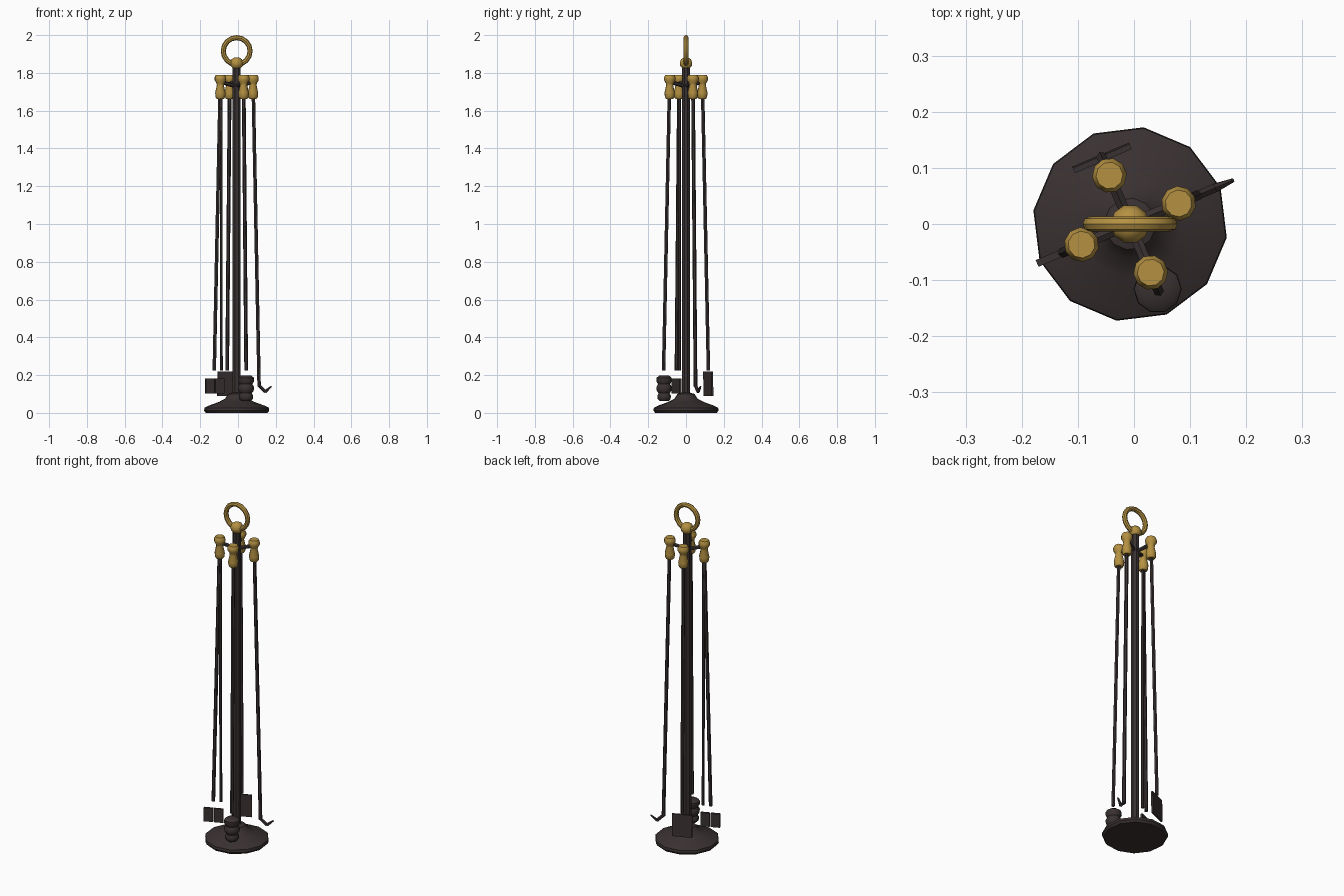
import bpy, math
from mathutils import Vector, Matrix

old = bpy.data.objects.get("Cube")
if old:
    bpy.data.objects.remove(old, do_unlink=True)

CX = -0.007  # axis of the stand


def material(name, rgb):
    m = bpy.data.materials.new(name)
    m.use_nodes = True
    m.diffuse_color = (*rgb, 1)
    m.node_tree.nodes["Principled BSDF"].inputs["Base Color"].default_value = (*rgb, 1)
    return m


IRON = material("dark_iron", (0.042, 0.031, 0.031))
BRASS = material("brass", (0.46, 0.285, 0.055))


def finish(ob, name, mat, smooth=40):
    ob.name = name
    ob.data.materials.append(mat)
    bpy.ops.object.select_all(action='DESELECT')
    ob.select_set(True)
    bpy.context.view_layer.objects.active = ob
    bpy.ops.object.shade_smooth_by_angle(angle=math.radians(smooth))
    return ob


def lathe(name, profile, centre, sides, mat, turn=0, smooth=40):
    """Closed turned shape from (radius, height) points."""
    verts, faces = [], []
    for r, z in profile:
        for k in range(sides):
            a = math.radians(turn) + math.tau * k / sides
            verts.append((centre.x + r * math.cos(a), centre.y + r * math.sin(a), z))
    for i in range(len(profile) - 1):
        for k in range(sides):
            j = (k + 1) % sides
            a, b = i * sides, (i + 1) * sides
            faces.append((a + k, a + j, b + j, b + k))
    faces.append(tuple(reversed(range(sides))))
    faces.append(tuple(range(len(verts) - sides, len(verts))))
    me = bpy.data.meshes.new(name)
    me.from_pydata(verts, [], faces)
    ob = bpy.data.objects.new(name, me)
    bpy.context.collection.objects.link(ob)
    return finish(ob, name, mat, smooth)


def rod(name, a, b, radius, sides=6, tip=None):
    d = b - a
    bpy.ops.mesh.primitive_cone_add(vertices=sides, radius1=radius,
                                    radius2=radius if tip is None else tip,
                                    depth=d.length, location=(a + b) / 2,
                                    rotation=d.to_track_quat('Z', 'Y').to_euler())
    return finish(bpy.context.object, name, IRON)


def plate(name, centre, size, turn, lean=0):
    bpy.ops.mesh.primitive_cube_add(size=1)
    ob = bpy.context.object
    ob.data.transform(Matrix.Translation(centre) @ Matrix.Rotation(math.radians(turn), 4, 'Z')
                      @ Matrix.Rotation(lean, 4, 'Y') @ Matrix.Diagonal((*size, 1)))
    return finish(ob, name, IRON, 20)


def polar(deg, r, z):
    a = math.radians(deg)
    return Vector((CX + r * math.cos(a), r * math.sin(a), z))


axis = Vector((CX, 0, 0))

# Stand: foot, pole, knob and carrying ring
lathe("foot", [(0.165, 0), (0.174, 0.012), (0.172, 0.027), (0.15, 0.038), (0.095, 0.058),
               (0.062, 0.075), (0.046, 0.1), (0.02, 0.108)], axis, 12, IRON, turn=-8)
lathe("pole", [(0.023, 0.09), (0.023, 1.835)], axis, 8, IRON, turn=22.5)
lathe("knob", [(0.018, 1.822), (0.032, 1.836), (0.035, 1.853), (0.028, 1.872), (0.012, 1.882)],
      axis, 10, BRASS)
bpy.ops.mesh.primitive_torus_add(major_segments=16, minor_segments=8, major_radius=0.071,
                                 minor_radius=0.0135, location=(CX, 0, 1.9155),
                                 rotation=(math.pi / 2, 0, 0))
finish(bpy.context.object, "carrying_ring", BRASS)

# Four tools hang at right angles to one another
TOOLS = {"poker": 23, "shovel": 113, "tongs": 203, "brush": 293}
GRIP = [(0.02, 1.663), (0.026, 1.672), (0.028, 1.695), (0.019, 1.735), (0.021, 1.745),
        (0.031, 1.762), (0.031, 1.776), (0.024, 1.79)]
for tool, deg in TOOLS.items():
    rod("arm_" + tool, polar(deg, 0, 1.728), polar(deg, 0.09, 1.752), 0.011)
    lathe("handle_" + tool, GRIP, polar(deg, 0.094, 0), 10, BRASS, turn=deg)
    bottom = 0.14 if tool == "poker" else 0.225
    rod("rod_" + tool, polar(deg, 0.096, 1.68), polar(deg, 0.129, bottom), 0.01)

# Poker hook
deg = TOOLS["poker"]
bend = polar(deg, 0.164, 0.112)
rod("poker_bend", polar(deg, 0.127, 0.147), bend, 0.009)
rod("poker_tip", bend, polar(deg, 0.199, 0.14), 0.009, tip=0.004)

# Shovel blade
deg = TOOLS["shovel"]
plate("shovel_blade", polar(deg, 0.128, 0.155), (0.01, 0.11, 0.13), deg, -0.02)

# Tongs: second leg and two gripping pads
deg = TOOLS["tongs"]
rod("rod_tongs_inner", polar(deg, 0.09, 1.68), polar(deg, 0.088, 0.225), 0.008)
for side, r in (("outer", 0.155), ("inner", 0.099)):
    plate("tongs_pad_" + side, polar(deg, r, 0.143), (0.05, 0.013, 0.08), deg)

# Brush head
lathe("brush_head", [(0.024, 0.062), (0.036, 0.073), (0.038, 0.09), (0.031, 0.104),
                     (0.041, 0.118), (0.042, 0.138), (0.034, 0.152), (0.043, 0.168),
                     (0.042, 0.186), (0.028, 0.197)], polar(293, 0.126, 0), 10, IRON)
